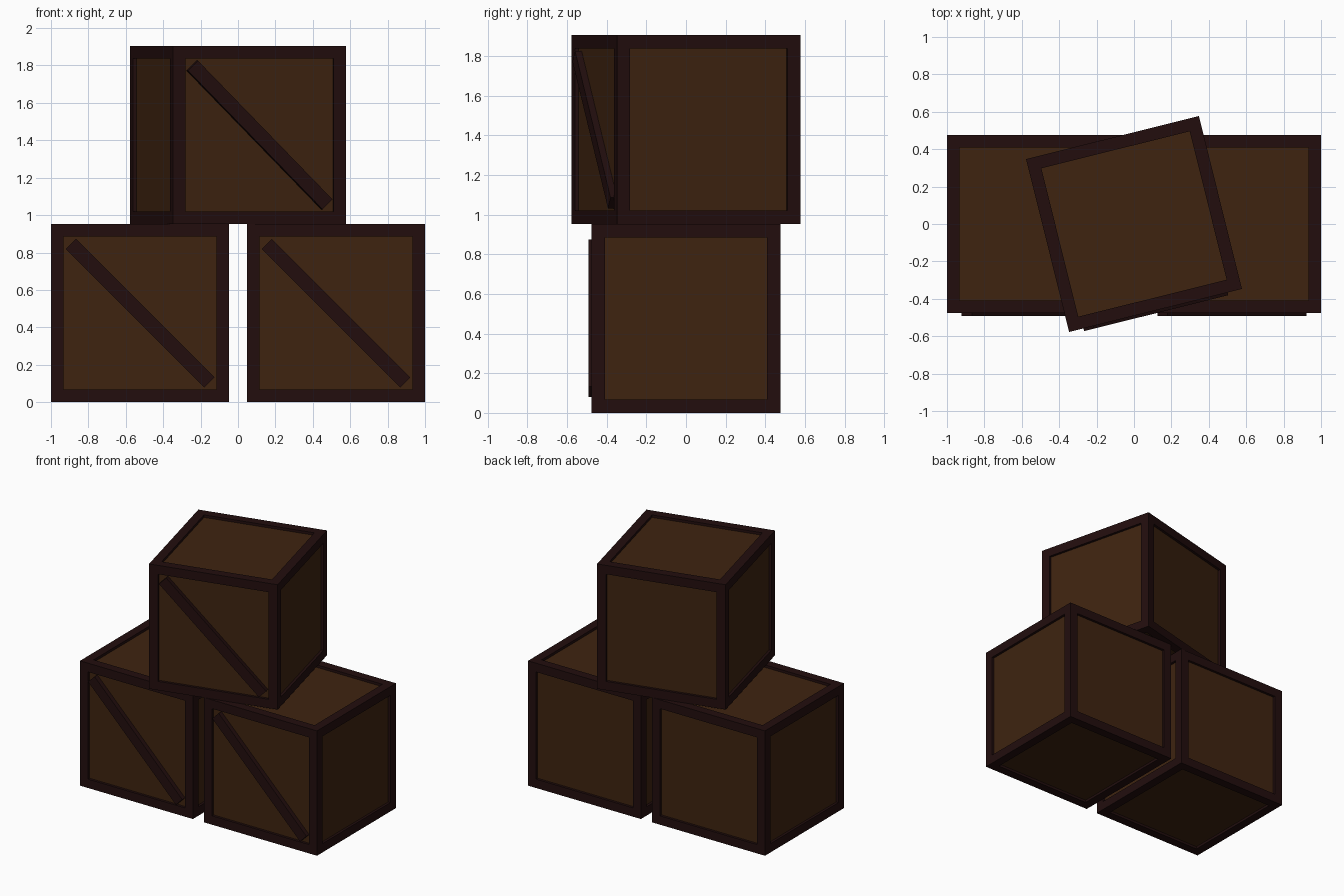
import bpy, bmesh, math
from mathutils import Matrix, Vector

if "Cube" in bpy.data.objects:
    bpy.data.objects.remove(bpy.data.objects["Cube"])

S = 2 / 2.1            # crate side length
BORDER = 0.1 * S       # frame width
RECESS = 0.02 * S      # panel depth


def material(name, rgb):
    m = bpy.data.materials.new(name)
    m.diffuse_color = (*rgb, 1)
    m.use_nodes = True
    m.node_tree.nodes["Principled BSDF"].inputs["Base Color"].default_value = m.diffuse_color
    return m


FRAME = material("dark frame wood", (0.016, 0.0042, 0.0042))
PANEL = material("brown panel wood", (0.049, 0.0175, 0.0052))


def add_object(name, bm, mats, matrix):
    mesh = bpy.data.meshes.new(name)
    bm.to_mesh(mesh)
    bm.free()
    for m in mats:
        mesh.materials.append(m)
    ob = bpy.data.objects.new(name, mesh)
    ob.matrix_world = matrix
    bpy.context.collection.objects.link(ob)


def crate(name, x, z, angle=0):
    place = Matrix.Translation((x, 0, z + S / 2)) @ Matrix.Rotation(math.radians(angle), 4, 'Z')

    # Box with a recessed panel on all six sides
    bm = bmesh.new()
    bmesh.ops.create_cube(bm, size=S)
    sides = list(bm.faces)
    bmesh.ops.inset_individual(bm, faces=sides, thickness=BORDER)
    for f in sides:
        f.normal_update()
    for f in sides:
        new = bmesh.ops.extrude_discrete_faces(bm, faces=[f])["faces"][0]
        new.normal_update()
        bmesh.ops.translate(bm, verts=new.verts, vec=-RECESS * new.normal)
        new.material_index = 1
    bmesh.ops.recalc_face_normals(bm, faces=bm.faces)
    add_object(name, bm, (FRAME, PANEL), place)

    # Diagonal brace across the front, slightly proud of the frame
    front, back = -S / 2 - 0.015, -S / 2 + RECESS + 0.005
    bm = bmesh.new()
    bmesh.ops.create_cube(bm, size=1)
    bmesh.ops.scale(bm, verts=bm.verts, vec=Vector((1.1 * S, back - front, 0.08 * S)))
    bmesh.ops.rotate(bm, verts=bm.verts, matrix=Matrix.Rotation(math.radians(45), 3, 'Y'))
    bmesh.ops.translate(bm, verts=bm.verts, vec=(0, (front + back) / 2, 0))
    add_object(name + "_brace", bm, (FRAME,), place)


# Two crates side by side, one turned on top
crate("left_crate", -0.55 * S, 0)
crate("right_crate", 0.55 * S, 0)
crate("top_crate", 0, S, 14)
